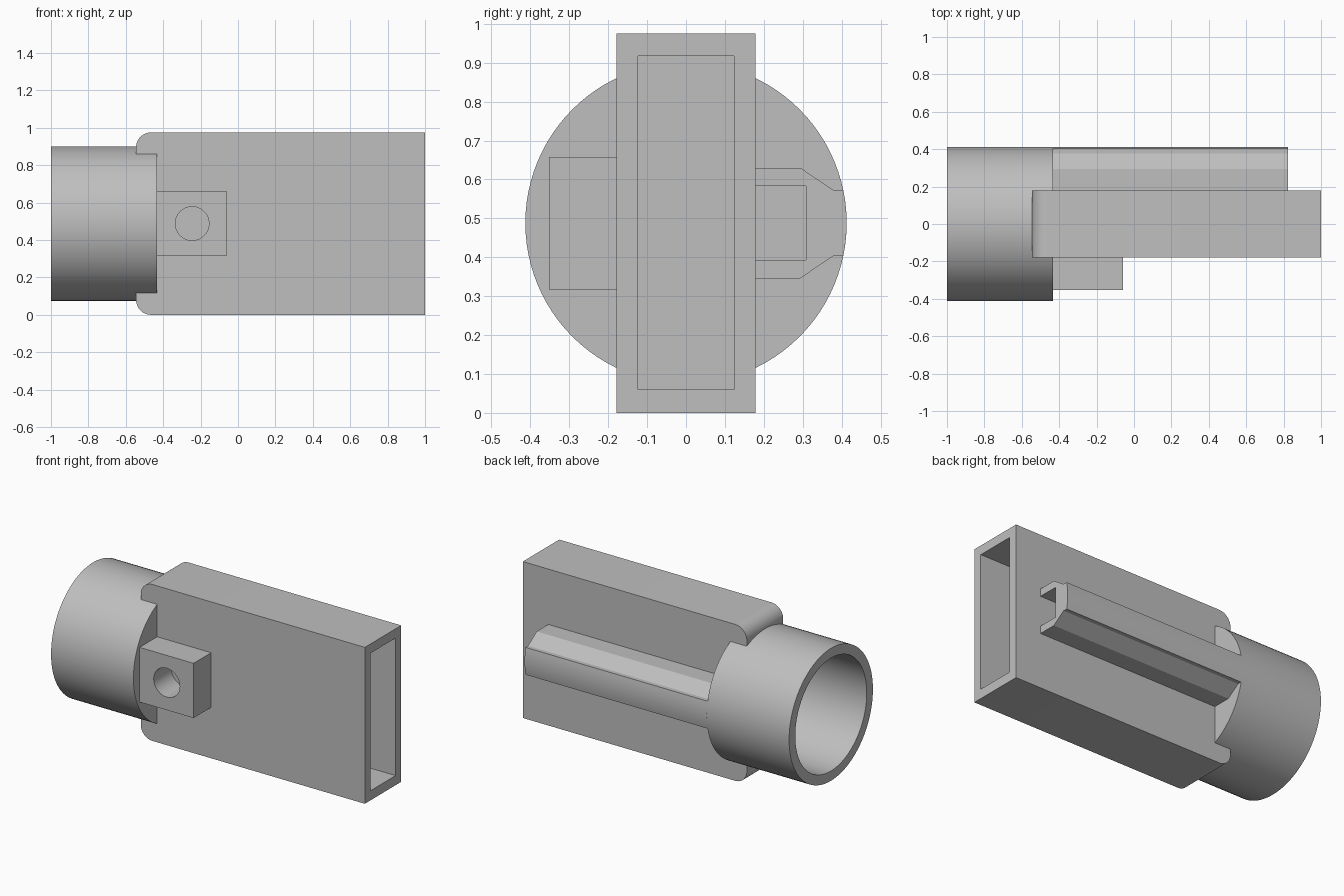
import bpy, bmesh, math
from mathutils import Vector

cube = bpy.data.objects.get("Cube")
if cube:
    bpy.data.objects.remove(cube, do_unlink=True)

grey = bpy.data.materials.new("plain grey")
grey.use_nodes = True
grey.diffuse_color = (0.52, 0.52, 0.52, 1)
grey.node_tree.nodes["Principled BSDF"].inputs["Base Color"].default_value = (0.52, 0.52, 0.52, 1)

MID = 0.488      # height of the main axis
RADIUS = 0.413   # socket outer radius
HALF = 0.179     # half thickness of the sleeve


def prism(name, points, axis, start, end):
    """Extrude a closed profile along x (points are y, z) or y (points are x, z)."""
    def place(p, t):
        return Vector((t, p[0], p[1])) if axis == "x" else Vector((p[0], t, p[1]))
    bm = bmesh.new()
    face = bm.faces.new([bm.verts.new(place(p, start)) for p in points])
    new = bmesh.ops.extrude_face_region(bm, geom=[face])["geom"]
    shift = place((0, 0), end - start)
    bmesh.ops.translate(bm, vec=shift, verts=[v for v in new if isinstance(v, bmesh.types.BMVert)])
    bmesh.ops.recalc_face_normals(bm, faces=bm.faces)
    mesh = bpy.data.meshes.new(name)
    bm.to_mesh(mesh)
    bm.free()
    mesh.materials.append(grey)
    obj = bpy.data.objects.new(name, mesh)
    bpy.context.collection.objects.link(obj)
    return obj


def arc(cx, cz, r, a0, a1, n):
    angles = [math.radians(a0 + (a1 - a0) * i / n) for i in range(n + 1)]
    return [(cx + r * math.cos(a), cz + r * math.sin(a)) for a in angles]


def circle(cx, cz, r, n=96):
    return arc(cx, cz, r, 0, 360, n)[:-1]


def rect(a0, a1, b0, b1):
    return [(a0, b0), (a1, b0), (a1, b1), (a0, b1)]


def activate(obj):
    bpy.ops.object.select_all(action="DESELECT")
    obj.select_set(True)
    bpy.context.view_layer.objects.active = obj


def cut(obj, cutter):
    cutter.hide_render = True
    mod = obj.modifiers.new("cut", "BOOLEAN")
    mod.operation = "DIFFERENCE"
    mod.solver = "EXACT"
    mod.object = cutter
    activate(obj)
    bpy.ops.object.modifier_apply(modifier=mod.name)
    bpy.data.objects.remove(cutter, do_unlink=True)


# Round socket with a blind bore
socket = prism("round_socket", circle(0, MID, RADIUS), "x", -1, -0.432)
cut(socket, prism("bore_cutter", circle(0, MID, 0.352), "x", -1.1, -0.56))

# Flat sleeve with two rounded corners and a deep rectangular pocket
r = 0.08
outline = [(1, 0), (1, 0.975)]
outline += arc(-0.545 + r, 0.975 - r, r, 90, 180, 12)
outline += arc(-0.545 + r, r, r, 180, 270, 12)
sleeve = prism("flat_sleeve", outline, "y", -HALF, HALF)
cut(sleeve, prism("pocket_cutter", rect(-0.124, 0.124, 0.06, 0.917), "x", -0.42, 1.1))

# Front boss with a round hole
boss = prism("front_boss", rect(-0.44, -0.06, 0.317, 0.658), "y", -0.352, -0.17)
cut(boss, prism("hole_cutter", circle(-0.245, MID, 0.09, 48), "y", -0.4, -0.1))

# Channelled back rail whose crown continues the socket surface
upper = [(0.309, 0.095), (0.17, 0.095), (0.17, 0.142), (0.294, 0.142), (0.378, 0.085)]
tilt = math.degrees(math.asin(0.085 / RADIUS))
profile = [(y, MID + z) for y, z in upper]
profile += arc(0, MID, RADIUS, tilt, -tilt, 8)
profile += [(y, MID - z) for y, z in reversed(upper)]
rail = prism("back_rail", profile, "x", -0.432, 0.824)

for part in (socket, sleeve, boss, rail):
    activate(part)
    bpy.ops.object.shade_smooth_by_angle(angle=math.radians(25))
